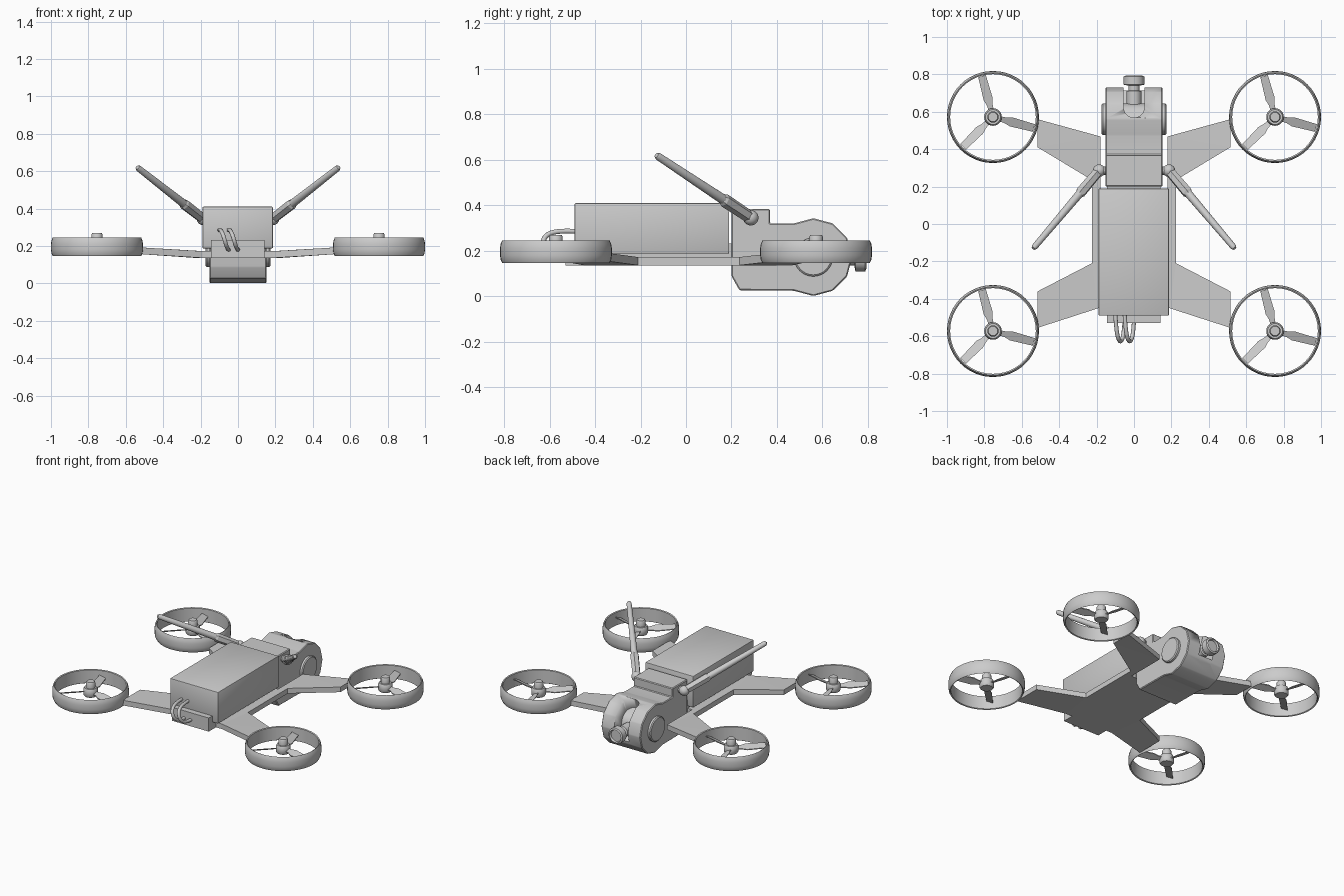
import bpy, bmesh, math
from mathutils import Vector, Matrix

if "Cube" in bpy.data.objects:
    bpy.data.objects.remove(bpy.data.objects["Cube"])

grey = bpy.data.materials.new("light_grey")
grey.use_nodes = True
colour = (0.6, 0.6, 0.6, 1)
grey.diffuse_color = colour
grey.node_tree.nodes["Principled BSDF"].inputs["Base Color"].default_value = colour


def finish(name, bm, smooth=35):
    bmesh.ops.recalc_face_normals(bm, faces=bm.faces)
    me = bpy.data.meshes.new(name)
    bm.to_mesh(me)
    bm.free()
    ob = bpy.data.objects.new(name, me)
    bpy.context.collection.objects.link(ob)
    me.materials.append(grey)
    if smooth:
        bpy.ops.object.select_all(action="DESELECT")
        ob.select_set(True)
        bpy.context.view_layer.objects.active = ob
        bpy.ops.object.shade_smooth_by_angle(angle=math.radians(smooth))
    return ob


def box(name, lo, hi, bevel=0.0):
    lo, hi = Vector(lo), Vector(hi)
    bm = bmesh.new()
    bmesh.ops.create_cube(bm, size=1, matrix=Matrix.Translation((lo + hi) / 2) @ Matrix.Diagonal((*(hi - lo), 1)))
    if bevel:
        bmesh.ops.bevel(bm, geom=bm.edges[:], offset=bevel, segments=2, profile=0.5, affect="EDGES")
    return finish(name, bm)


def lathe(name, profile, at, axis=(0, 0, 1), steps=32, smooth=35, closed=False):
    """Spin (radius, height) points around an axis through a point."""
    bm = bmesh.new()
    pts = profile + profile[:1] if closed else profile
    vs = [bm.verts.new((r, 0, h)) for r, h in pts]
    es = [bm.edges.new(p) for p in zip(vs, vs[1:])]
    bmesh.ops.spin(bm, geom=vs + es, axis=(0, 0, 1), cent=(0, 0, 0), angle=math.tau, steps=steps)
    bmesh.ops.remove_doubles(bm, verts=bm.verts, dist=1e-5)
    rot = Vector((0, 0, 1)).rotation_difference(Vector(axis)).to_matrix().to_4x4()
    bm.transform(Matrix.Translation(at) @ rot)
    return finish(name, bm, smooth)


def prism(name, outline, x0, x1, bevel=0.0):
    """Extrude a (y, z) outline along x."""
    bm = bmesh.new()
    face = bm.faces.new([bm.verts.new((x0, y, z)) for y, z in outline])
    ext = bmesh.ops.extrude_face_region(bm, geom=[face])["geom"]
    bmesh.ops.translate(bm, vec=(x1 - x0, 0, 0), verts=[v for v in ext if isinstance(v, bmesh.types.BMVert)])
    if bevel:
        bmesh.ops.bevel(bm, geom=bm.edges[:], offset=bevel, segments=1, affect="EDGES")
    return finish(name, bm, 20)


# Battery and the frame rail below it
box("battery", (-0.19, -0.49, 0.187), (0.187, 0.19, 0.41), 0.006)
box("frame_rail", (-0.145, -0.53, 0.136), (0.142, 0.2, 0.232))

# Base plate with four rising arms, notched at the back for the camera housing
half = [(0.145, -0.45), (0.19, -0.45), (0.515, -0.555), (0.515, -0.36), (0.225, -0.21),
        (0.225, 0.235), (0.515, 0.41), (0.515, 0.56), (0.18, 0.468), (0.18, 0.19)]
outline = half + [(-x, y) for x, y in reversed(half)]
bm = bmesh.new()
bottom = bm.faces.new([bm.verts.new((x, y, 0.136 + 0.02 * (abs(x) > 0.4))) for x, y in outline])
ext = bmesh.ops.extrude_face_region(bm, geom=[bottom])["geom"]
bmesh.ops.translate(bm, vec=(0, 0, 0.036), verts=[v for v in ext if isinstance(v, bmesh.types.BMVert)])
bmesh.ops.connect_verts_concave(bm, faces=[f for f in bm.faces if len(f.verts) > 4])
bmesh.ops.triangulate(bm, faces=[f for f in bm.faces if len(f.verts) > 3])
finish("base_plate", bm, 0)

# Ducted rotors
duct = [(0.229, 0.15), (0.236, 0.146), (0.243, 0.16), (0.246, 0.18), (0.246, 0.21),
        (0.243, 0.23), (0.236, 0.246), (0.229, 0.242)]
hub = [(0, 0.17), (0.04, 0.17), (0.047, 0.18), (0.047, 0.215), (0.04, 0.228),
       (0.03, 0.228), (0.03, 0.262), (0.025, 0.27), (0, 0.27)]
blade = [(0.03, 0.013), (0.07, 0.016), (0.1, 0.025), (0.226, 0.021)]
for side, sx in (("left", 1), ("right", -1)):
    for end, sy in (("front", -1), ("back", 1)):
        centre = Vector((sx * 0.754, sy * 0.572, 0))
        tag = f"{end}_{side}"
        lathe(f"rotor_duct_{tag}", duct, centre, steps=48, closed=True)
        lathe(f"rotor_hub_{tag}", hub, centre, steps=24)
        bm = bmesh.new()
        for k in range(3):
            turn = Matrix.Rotation(math.radians(105 + 120 * k), 4, "Z")
            rows = []
            for r, w in blade:
                rows.append([bm.verts.new(centre + turn @ Vector((r, s * w, 0.2 + s * w * 0.4 + t)))
                             for s, t in ((-1, -0.003), (1, -0.003), (1, 0.003), (-1, 0.003))])
            for a, b in zip(rows, rows[1:]):
                for i in range(4):
                    j = (i + 1) % 4
                    bm.faces.new((a[i], a[j], b[j], b[i]))
            bm.faces.new(rows[0])
            bm.faces.new(rows[-1])
        finish(f"rotor_blades_{tag}", bm)

# Camera housing: stepped block ending in a twelve-sided drum
py, pz, rad = 0.56, 0.172, 0.171


def polar(angle, r):
    a = math.radians(angle)
    return (py + r * math.cos(a), pz + r * math.sin(a))


profile = [(0.2, 0.383), (0.37, 0.383), (0.37, 0.32)]
profile += [polar(a, rad) for a in range(120, -121, -30)] + [(0.235, 0.026), (0.2, 0.088)]
housing = prism("camera_housing", profile, -0.153, 0.153, 0.005)

# Round-ended slot around the drum for the camera to tilt in
low, high, depth = -22, 68, 0.085
sector = [polar(a, 0.3) for a in range(low, high + 1, 15)]
sector += [polar(a, depth) for a in range(high, low - 1, -15)]
cutters = [prism("slot_cutter", sector, -0.055, 0.055)]
for a in (low, high):
    y, z = polar(a, depth)
    d = (0, math.cos(math.radians(a)), math.sin(math.radians(a)))
    cutters.append(lathe("slot_end_cutter", [(0, 0), (0.055, 0), (0.055, 0.2), (0, 0.2)], (0, y, z), d))
for cutter in cutters:
    mod = housing.modifiers.new("slot", "BOOLEAN")
    mod.operation = "DIFFERENCE"
    mod.solver = "EXACT"
    mod.object = cutter
    cutter.hide_render = True
bpy.context.view_layer.update()
cut = bpy.data.meshes.new_from_object(housing.evaluated_get(bpy.context.evaluated_depsgraph_get()))
housing.modifiers.clear()
housing.data = cut
for cutter in cutters:
    bpy.data.objects.remove(cutter)

# Camera lens and pivot caps
lens = [(0, 0), (0.04, 0), (0.04, 0.15), (0.03, 0.155), (0.03, 0.18), (0.056, 0.185),
        (0.056, 0.228), (0.045, 0.233), (0.04, 0.22), (0, 0.22)]
lathe("camera_lens", lens, (0, py, 0.165), (0, 1, 0), 16)
cap = [(0, 0), (0.085, 0), (0.085, 0.02), (0.078, 0.026), (0, 0.026)]
for side, sx in (("left", 1), ("right", -1)):
    lathe(f"pivot_cap_{side}", cap, (sx * 0.147, py, pz), (sx, 0, 0))

# Antennas: mount, ball joint, six-sided grip and tapered whip
for side, sx in (("left", 1), ("right", -1)):
    root, tip = Vector((sx * 0.187, 0.285, 0.345)), Vector((sx * 0.538, -0.13, 0.62))
    aim = (tip - root).normalized()
    length = (tip - root).length
    lathe(f"antenna_mount_{side}", [(0, 0), (0.022, 0), (0.022, 0.06), (0, 0.06)],
          (sx * 0.13, 0.285, 0.345), (sx, 0, 0), 16)
    ball = [(0.034 * math.sin(math.pi * i / 10), -0.034 * math.cos(math.pi * i / 10)) for i in range(11)]
    lathe(f"antenna_joint_{side}", ball, root, aim, 20)
    grip = [(0, 0.02), (0.028, 0.02), (0.03, 0.17), (0.022, 0.185), (0, 0.185)]
    lathe(f"antenna_grip_{side}", grip, root, aim, 6, 20)
    whip = [(0, 0.17), (0.022, 0.17), (0.0165, length - 0.012), (0.011, length), (0, length + 0.004)]
    lathe(f"antenna_whip_{side}", whip, root, aim, 16)

# Power leads looping from the battery down to the rail
for name, x in (("power_lead_a", -0.1), ("power_lead_b", -0.05)):
    cu = bpy.data.curves.new(name, "CURVE")
    cu.dimensions = "3D"
    cu.bevel_depth = 0.011
    cu.bevel_resolution = 3
    cu.use_fill_caps = True
    sp = cu.splines.new("NURBS")
    path = [(0, -0.48, 0.285), (0.005, -0.57, 0.29), (0.018, -0.63, 0.27),
            (0.035, -0.63, 0.21), (0.045, -0.59, 0.18), (0.05, -0.52, 0.18)]
    sp.points.add(len(path) - 1)
    for p, (dx, y, z) in zip(sp.points, path):
        p.co = (x + dx, y, z, 1)
    sp.use_endpoint_u = True
    sp.order_u = 4
    cu.materials.append(grey)
    ob = bpy.data.objects.new(name, cu)
    bpy.context.collection.objects.link(ob)
